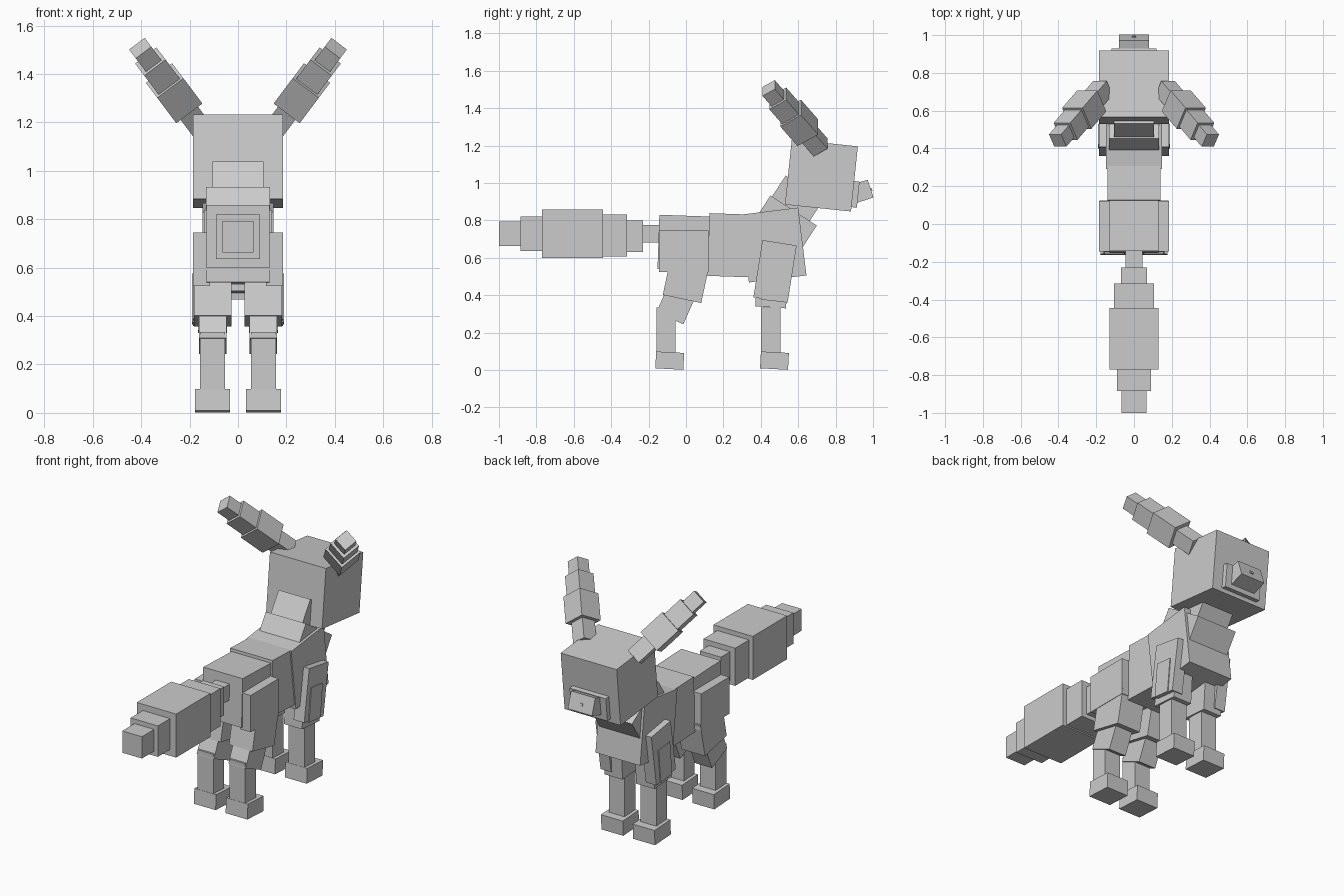
import bpy
from math import radians
from mathutils import Euler, Vector

cube = bpy.data.objects.get("Cube")
if cube:
    bpy.data.objects.remove(cube)

grey = bpy.data.materials.new("plain grey")
grey.use_nodes = True
tone = (.6, .6, .6, 1)
grey.diffuse_color = tone
grey.node_tree.nodes["Principled BSDF"].inputs["Base Color"].default_value = tone


def box(name, width, length, height, x=0, y=0, z=0, pitch=0, roll=0):
    """Add a flat-faced box; pitch turns it about x, roll about y."""
    bpy.ops.mesh.primitive_cube_add(size=1, location=(x, y, z))
    block = bpy.context.object
    block.name = name
    block.scale = (width, length, height)
    block.rotation_euler = (radians(pitch), radians(roll), 0)
    block.data.materials.append(grey)


def pair(name, x, **shape):
    """Add the same box on both sides of the body."""
    box("left_" + name, x=x, **shape)
    box("right_" + name, x=-x, **shape)


# Trunk
box("hips", width=.26, length=.275, height=.29, y=-.01, z=.68, pitch=-2)
box("belly", width=.28, length=.22, height=.335, y=.23, z=.667, pitch=-2)
box("chest", width=.295, length=.31, height=.365, y=.468, z=.668, pitch=7)

# Neck, two blocks leaning the same way
neck_pitch = -33
box("lower_neck", width=.265, length=.295, height=.185, y=.525, z=.775, pitch=neck_pitch)
box("upper_neck", width=.21, length=.24, height=.16, y=.59, z=.907, pitch=neck_pitch)

# Head, with a muzzle plate behind a tilted snout
head_pitch, snout_pitch = -6, 18
box("head", width=.37, length=.355, height=.35, y=.724, z=1.04, pitch=head_pitch)
box("muzzle_plate", width=.24, length=.05, height=.14, y=.896, z=.94, pitch=head_pitch)
box("snout", width=.16, length=.13, height=.1, y=.925, z=.95, pitch=snout_pitch)
box("nose", width=.02, length=.02, height=.015, y=.985, z=.962, pitch=snout_pitch)

# Legs: plates on the outside, shins and feet in line under the body
outer_x, leg_x = .15, .105
pair("haunch", outer_x, width=.07, length=.265, height=.22, y=-.012, z=.635)
pair("thigh", leg_x, width=.155, length=.21, height=.205, z=.48, pitch=-12)
pair("hock", leg_x, width=.114, length=.158, height=.15, y=-.056, z=.345, pitch=-24)
pair("shoulder", outer_x, width=.07, length=.185, height=.31, y=.476, z=.527, pitch=-9)
pair("foreleg_guard", outer_x, width=.08, length=.108, height=.2, y=.465, z=.47, pitch=-6)
pair("upper_foreleg", leg_x, width=.12, length=.165, height=.17, y=.458, z=.42, pitch=-4)
for place, shin_y in (("front_", .453), ("hind_", -.107)):
    pair(place + "shin", leg_x, width=.104, length=.102, height=.25, y=shin_y, z=.21)
    pair(place + "foot", leg_x, width=.144, length=.15, height=.09,
         y=shin_y + .02, z=.05, pitch=-3)


# Tail: blocks follow one another from the rump to the tip
tail_end = -.13


def tail_block(name, length, width, height, z=.728):
    """Add the next tail block and move the tail end back by its length."""
    global tail_end
    box("tail_" + name, width=width, length=length, height=height,
        y=tail_end - length / 2, z=z)
    tail_end -= length


tail_block("root", length=.1, width=.09, height=.095)
tail_block("collar", length=.085, width=.14, height=.17, z=.715)
tail_block("swell", length=.13, width=.21, height=.225, z=.718)
tail_block("brush", length=.325, width=.26, height=.26)
tail_block("taper", length=.115, width=.18, height=.185)
tail_block("tip", length=.115, width=.13, height=.13)


# Ears: square blocks strung along a slanted axis
def ear_block(name, start, end, thickness):
    """Add one ear block on each side between two distances from the root."""
    for side, sign in (("left_", 1), ("right_", -1)):
        pitch, roll = 35, sign * 37
        turn = Euler((radians(pitch), radians(roll), 0)).to_matrix()
        root = Vector((sign * .165, .72, 1.19))
        middle = root + turn @ Vector((0, 0, (start + end) / 2))
        box(side + name, width=thickness, length=thickness, height=end - start,
            x=middle.x, y=middle.y, z=middle.z, pitch=pitch, roll=roll)


ear_block("ear_root", start=0, end=.16, thickness=.09)
ear_block("ear_bulge", start=.12, end=.28, thickness=.135)
ear_block("ear_neck", start=.28, end=.4, thickness=.11)
ear_block("ear_tip", start=.4, end=.485, thickness=.08)
